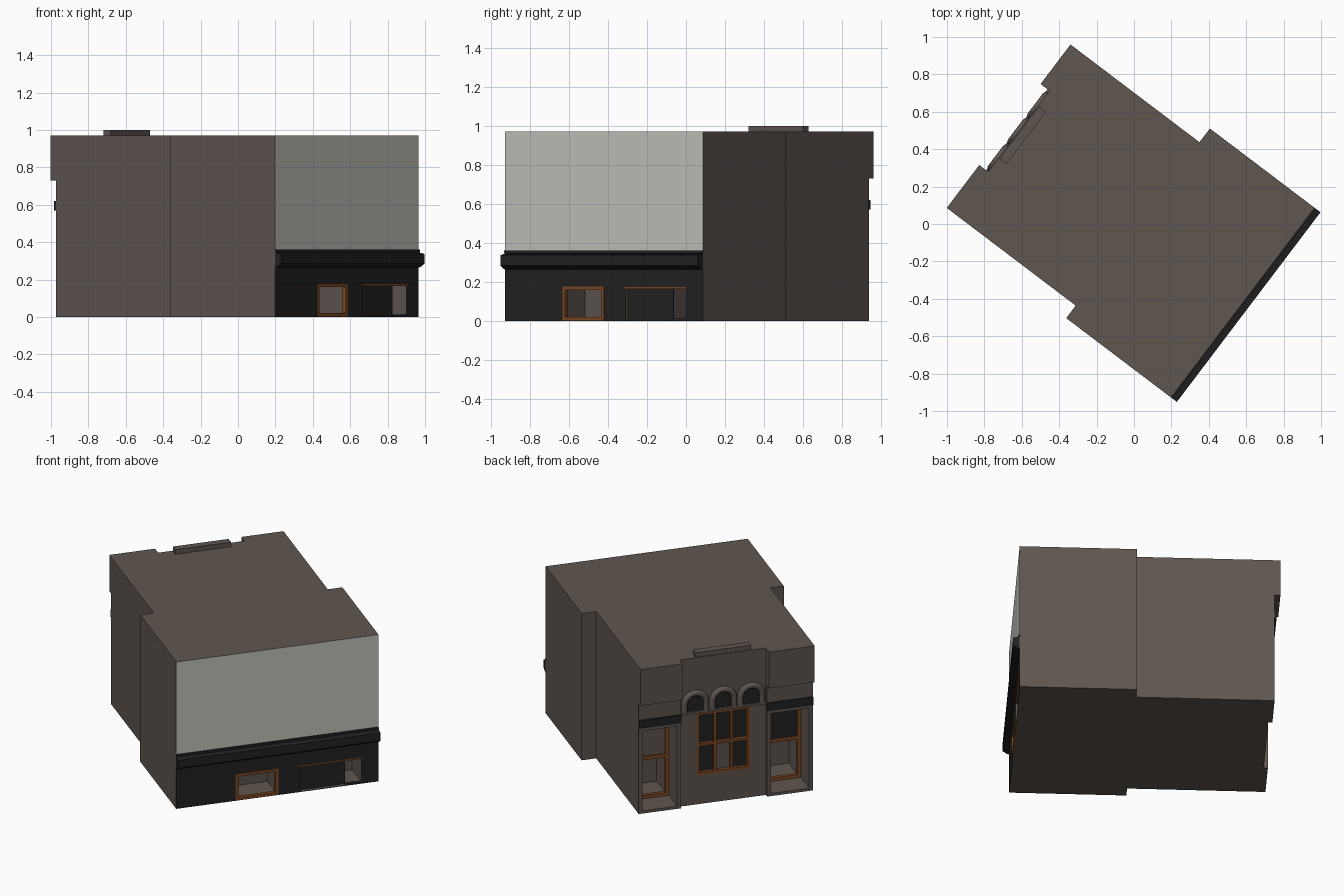
import bpy, bmesh, math

if "Cube" in bpy.data.objects:
    bpy.data.objects.remove(bpy.data.objects["Cube"], do_unlink=True)

TURN = math.radians(-37.14)  # the plan is turned on its plot


def material(name, rgb):
    lin = [(c / 255 / 12.92) if c < 11 else ((c / 255 + 0.055) / 1.055) ** 2.4 for c in rgb]
    m = bpy.data.materials.new(name)
    m.use_nodes = True
    m.diffuse_color = (*lin, 1)
    m.node_tree.nodes["Principled BSDF"].inputs["Base Color"].default_value = (*lin, 1)
    return m


BROWN = material("brown_stone", (95, 86, 80))
BLACK = material("black_paint", (34, 34, 34))
PALE = material("pale_render", (197, 197, 190))
WOOD = material("orange_wood", (126, 72, 36))


def finish(name, bm, mats):
    bmesh.ops.recalc_face_normals(bm, faces=bm.faces)
    me = bpy.data.meshes.new(name)
    bm.to_mesh(me)
    bm.free()
    ob = bpy.data.objects.new(name, me)
    for m in mats:
        me.materials.append(m)
    ob.rotation_euler.z = TURN
    bpy.context.collection.objects.link(ob)
    return ob


def prism(points, shift):
    """Polygon swept along a vector."""
    bm = bmesh.new()
    face = bm.faces.new([bm.verts.new(p) for p in points])
    new = bmesh.ops.extrude_face_region(bm, geom=[face])["geom"]
    bmesh.ops.translate(bm, vec=shift, verts=[g for g in new if isinstance(g, bmesh.types.BMVert)])
    return bm


def box(name, u, v, z, mat):
    pts = [(u[0], v[0], z[0]), (u[1], v[0], z[0]), (u[1], v[1], z[0]), (u[0], v[1], z[0])]
    return finish(name, prism(pts, (0, 0, z[1] - z[0])), [mat])


def frame(name, u, vs, zs, bar, mat=WOOD):
    """Grid of upright and cross bars."""
    h = bar / 2
    for v in vs:
        box(name + "_upright", u, (v - h, v + h), (zs[0] - h, zs[-1] + h), mat)
    for z in zs:
        box(name + "_crossbar", u, (vs[0], vs[-1]), (z - h, z + h), mat)


FRONT, BACK, MID, TOP = 0.718, -0.815, -0.79, 0.97
WINGS = {"left": (0.295, 0.56), "right": (-0.536, -0.248)}

# Main body from its plan
plan = [(FRONT, -0.62), (FRONT, 0.652), (0.015, 0.652), (0.015, 0.56), (BACK, 0.56), (BACK, 0.295),
        (MID, 0.295), (MID, -0.248), (BACK, -0.248), (BACK, -0.536), (0.015, -0.536), (0.015, -0.62)]
bm = prism([(u, v, 0) for u, v in plan], (0, 0, TOP))
bmesh.ops.bisect_plane(bm, geom=bm.verts[:] + bm.edges[:] + bm.faces[:],
                       plane_co=(0, 0, 0.36), plane_no=(0, 0, 1))
bmesh.ops.recalc_face_normals(bm, faces=bm.faces)
for f in bm.faces:
    if f.normal.x > 0.9 and f.calc_center_median().x > 0.5:
        f.material_index = 2 if f.calc_center_median().z > 0.36 else 1
body = finish("building_body", bm, [BROWN, BLACK, PALE])


def cut(u, v, z):
    tool = box("cutter", u, v, z, BROWN)
    tool.hide_render = True
    mod = body.modifiers.new("opening", "BOOLEAN")
    mod.operation, mod.solver, mod.object = "DIFFERENCE", "EXACT", tool
    bpy.context.view_layer.objects.active = body
    bpy.ops.object.modifier_apply(modifier=mod.name)
    bpy.data.objects.remove(tool, do_unlink=True)


# Shop window with a display box behind it
cut((FRONT - 0.18, FRONT + 0.1), (-0.24, 0.013), (0.012, 0.168))
frame("shop_window", (FRONT - 0.02, FRONT + 0.004), [-0.239, 0.012], [0.012, 0.168], 0.018)

# Folding doors: three dark leaves and an open bay
bays = [0.155, 0.2525, 0.35, 0.4475, 0.545]
cut((FRONT - 0.025, FRONT + 0.1), (bays[0], bays[3]), (0.004, 0.17))
cut((FRONT - 0.18, FRONT + 0.1), (bays[3], bays[4]), (0.012, 0.17))
for a, b in zip(bays[:3], bays[1:4]):
    box("door_leaf", (FRONT - 0.03, FRONT - 0.021), (a, b), (0.004, 0.17), BLACK)
frame("door_frame", (FRONT - 0.02, FRONT + 0.003), bays, [0.17], 0.011)
box("door_threshold", (FRONT - 0.02, FRONT + 0.003), (bays[3], bays[4]), (0.004, 0.014), BLACK)

# Black fascia cornice over the shop front
profile = [(0.71, 0.262), (0.732, 0.268), (0.757, 0.285), (0.757, 0.337), (0.728, 0.343), (0.71, 0.345)]
finish("fascia_cornice", prism([(u, -0.62, z) for u, z in profile], (0, 1.272, 0)), [BLACK])
box("fascia_cap", (FRONT - 0.01, FRONT + 0.008), (-0.62, 0.652), (0.345, 0.36), BLACK)

# Wings: parapet, black band, recessed porch with framed window
for side, (a, b) in WINGS.items():
    box(side + "_wing_parapet", (-0.85, BACK + 0.01), (a, b), (0.73, TOP), BROWN)
    box(side + "_wing_band", (BACK - 0.012, BACK + 0.01), (a, b), (0.57, 0.62), BLACK)
    a, b = a + 0.024, b - 0.024
    inner = BACK + 0.17
    cut((BACK - 0.1, inner), (a, b), (0.018, 0.545))
    cut((BACK, inner + 0.18), (a + 0.015, b - 0.015), (0.03, 0.285))
    frame(side + "_wing_window", (inner - 0.012, inner + 0.012),
          [a + 0.011, b - 0.011], [0.03, 0.285, 0.534], 0.022)
    if side == "right":
        box("right_wing_upper_pane", (inner - 0.006, inner + 0.002), (a, b), (0.285, 0.534), BLACK)

# Middle bay: six-pane window
vs = [-0.138, -0.033, 0.073, 0.178]
zs = [0.2, 0.39, 0.595]
cut((MID - 0.1, MID + 0.03), (vs[0], vs[-1]), (zs[0], zs[-1]))
for i in range(3):
    for j in range(2):
        pane = BROWN if (i, j) == (1, 0) else BLACK
        box("middle_pane", (MID + 0.024, MID + 0.032), vs[i:i + 2], zs[j:j + 2], pane)
frame("middle_window", (MID - 0.003, MID + 0.02), vs, zs, 0.016)
box("arch_sill", (MID - 0.014, MID + 0.01), (-0.248, 0.295), (0.606, 0.622), BROWN)

# Three arched hoods with dark fills
R, SPRING = 0.068, 0.67
for k in (-1, 0, 1):
    c = 0.02 + 0.176 * k
    arc = [(c + R * math.cos(math.pi * i / 16), SPRING + R * math.sin(math.pi * i / 16)) for i in range(17)]
    path = [(c + R, 0.62)] + arc + [(c - R, 0.62)]
    finish("arch_fill", prism([(MID + 0.003, v, z) for v, z in path], (-0.007, 0, 0)), [BLACK])
    curve = bpy.data.curves.new("arch_hood", "CURVE")
    curve.dimensions, curve.bevel_depth, curve.bevel_resolution = "3D", 0.02, 2
    line = curve.splines.new("POLY")
    line.points.add(len(path) - 1)
    for p, (v, z) in zip(line.points, path):
        p.co = (MID, v, z, 1)
    curve.materials.append(BROWN)
    hood = bpy.data.objects.new("arch_hood", curve)
    hood.rotation_euler.z = TURN
    bpy.context.collection.objects.link(hood)

# Raised block on the roof edge
box("roof_block", (-0.785, -0.737), (-0.156, 0.194), (TOP - 0.01, 1.0), BROWN)
